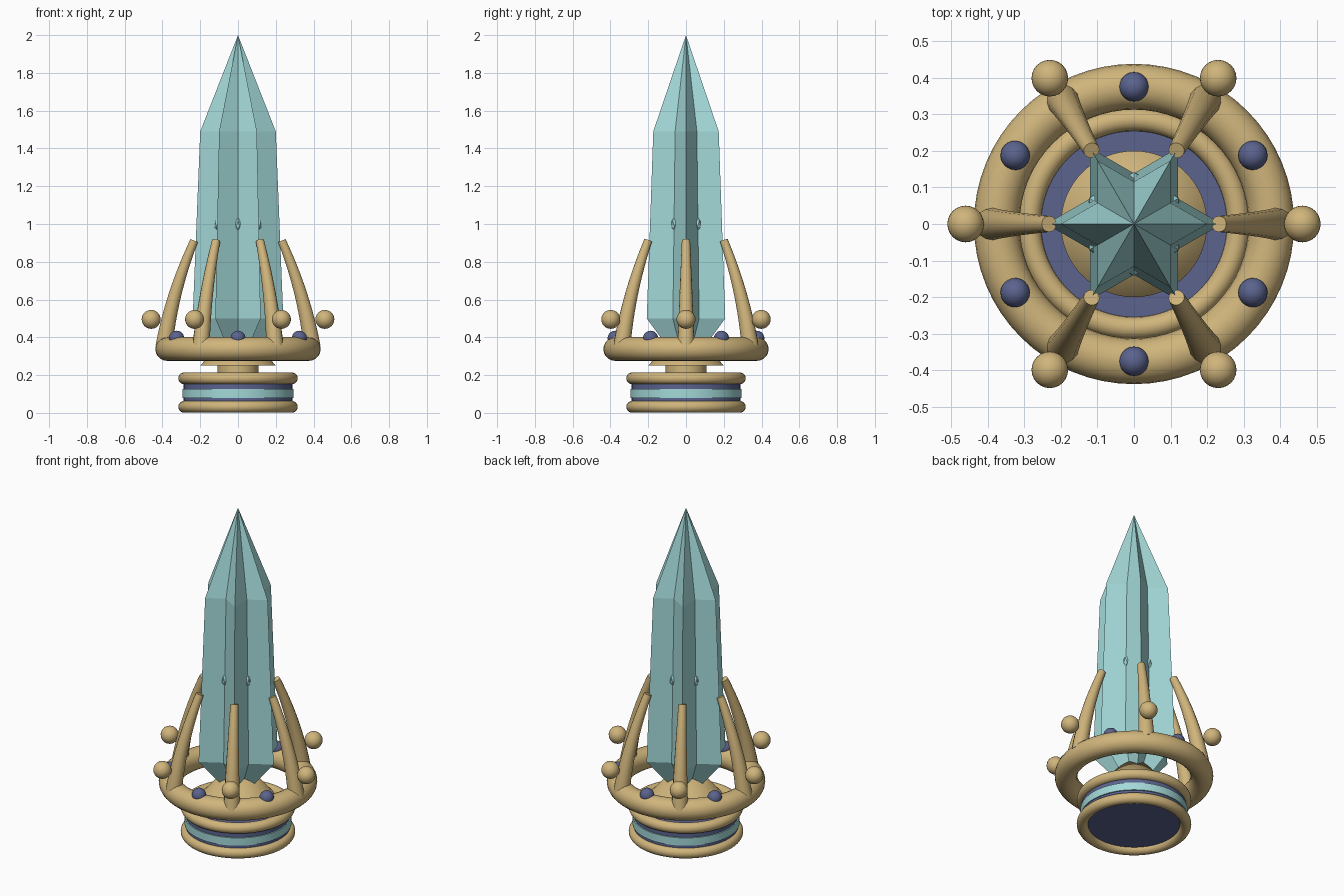
import bpy, bmesh
from math import pi, cos, sin, radians

if "Cube" in bpy.data.objects:
    bpy.data.objects.remove(bpy.data.objects["Cube"], do_unlink=True)


def material(name, rgb):
    m = bpy.data.materials.new(name)
    m.use_nodes = True
    m.diffuse_color = (*rgb, 1)
    m.node_tree.nodes["Principled BSDF"].inputs["Base Color"].default_value = (*rgb, 1)
    return m


GOLD = material("gold", (0.63, 0.46, 0.20))
BLUE = material("dark blue", (0.105, 0.125, 0.27))
CRYSTAL = material("pale crystal", (0.37, 0.69, 0.69))


def finish(ob, name, mat, smooth=True):
    ob.name = ob.data.name = name
    ob.data.materials.clear()
    ob.data.materials.append(mat)
    if smooth:
        bpy.ops.object.select_all(action='DESELECT')
        ob.select_set(True)
        bpy.context.view_layer.objects.active = ob
        bpy.ops.object.shade_smooth_by_angle(angle=radians(35))
    return ob


def torus(name, mat, major, minor, z):
    bpy.ops.mesh.primitive_torus_add(major_segments=64, minor_segments=20, major_radius=major,
                                     minor_radius=minor, location=(0, 0, z))
    return finish(bpy.context.object, name, mat)


def frustum(name, mat, r1, r2, z1, z2):
    bpy.ops.mesh.primitive_cone_add(vertices=64, radius1=r1, radius2=r2, depth=z2 - z1,
                                    location=(0, 0, (z1 + z2) / 2))
    return finish(bpy.context.object, name, mat)


def ball(name, mat, r, dist, angle, z):
    bpy.ops.mesh.primitive_uv_sphere_add(segments=24, ring_count=16, radius=r,
                                         location=(dist * cos(angle), dist * sin(angle), z))
    return finish(bpy.context.object, name, mat)


def mesh_object(name, bm, mat):
    bmesh.ops.recalc_face_normals(bm, faces=bm.faces)
    me = bpy.data.meshes.new(name)
    bm.to_mesh(me)
    bm.free()
    ob = bpy.data.objects.new(name, me)
    bpy.context.collection.objects.link(ob)
    return finish(ob, name, mat, smooth=False)


# Base drum with its bands and rims
frustum("base_drum", BLUE, 0.288, 0.288, 0.03, 0.183)
frustum("base_band", CRYSTAL, 0.295, 0.295, 0.08, 0.127)
torus("base_lower_rim", GOLD, 0.285, 0.031, 0.032)
torus("base_upper_rim", GOLD, 0.285, 0.031, 0.183)

# Neck and cone under the crystal
frustum("neck", GOLD, 0.108, 0.108, 0.17, 0.26)
frustum("crystal_seat", GOLD, 0.2, 0.0, 0.25, 0.48)

# Floating ring
torus("crown_ring", GOLD, 0.375, 0.0625, 0.338)

# Six-pointed star crystal
bm = bmesh.new()
rings = []
for radius, z in ((0.10, 0.335), (0.24, 0.5), (0.2, 1.49)):
    ring = []
    for i in range(12):
        r = radius if i % 2 == 0 else radius / 3 ** 0.5
        ring.append(bm.verts.new((r * cos(i * pi / 6), r * sin(i * pi / 6), z)))
    rings.append(ring)
tip = bm.verts.new((0, 0, 2))
bm.faces.new(rings[0])
for i in range(12):
    j = (i + 1) % 12
    for low, high in zip(rings, rings[1:]):
        bm.faces.new((low[i], low[j], high[j], high[i]))
    bm.faces.new((rings[-1][i], rings[-1][j], tip))
mesh_object("crystal", bm, CRYSTAL)

# Curved claw, swept once and shared
curve = bpy.data.curves.new("claw_path", 'CURVE')
curve.dimensions = '3D'
curve.bevel_depth = 1
curve.bevel_resolution = 5
curve.use_fill_caps = True
spline = curve.splines.new('POLY')
steps = 12
spline.points.add(steps)
for i, p in enumerate(spline.points):
    t = i / steps
    p.co = (0.392 - 0.08 * t - 0.08 * t * t, 0, 0.35 + 0.562 * t, 1)
    p.radius = 0.046 - 0.024 * t
path = bpy.data.objects.new("claw_path", curve)
bpy.context.collection.objects.link(path)
bpy.context.view_layer.update()
claw_mesh = bpy.data.meshes.new_from_object(path.evaluated_get(bpy.context.evaluated_depsgraph_get()))
bpy.data.objects.remove(path, do_unlink=True)

for k in range(6):
    a = k * pi / 3
    claw = bpy.data.objects.new("claw", claw_mesh)
    bpy.context.collection.objects.link(claw)
    claw.rotation_euler.z = a
    finish(claw, f"claw_{k + 1}", GOLD)
    ball(f"claw_ball_{k + 1}", GOLD, 0.05, 0.46, a, 0.495)
    ball(f"ring_gem_{k + 1}", BLUE, 0.04, 0.375, a + pi / 6, 0.395)

    # Small shard set in each valley of the crystal
    bm = bmesh.new()
    bmesh.ops.create_icosphere(bm, subdivisions=1, radius=1)
    bmesh.ops.scale(bm, verts=bm.verts, vec=(0.018, 0.018, 0.036))
    shard = mesh_object(f"crystal_shard_{k + 1}", bm, CRYSTAL)
    shard.location = (0.125 * cos(a + pi / 6), 0.125 * sin(a + pi / 6), 1.0)
    shard.rotation_euler.z = a + pi / 6
